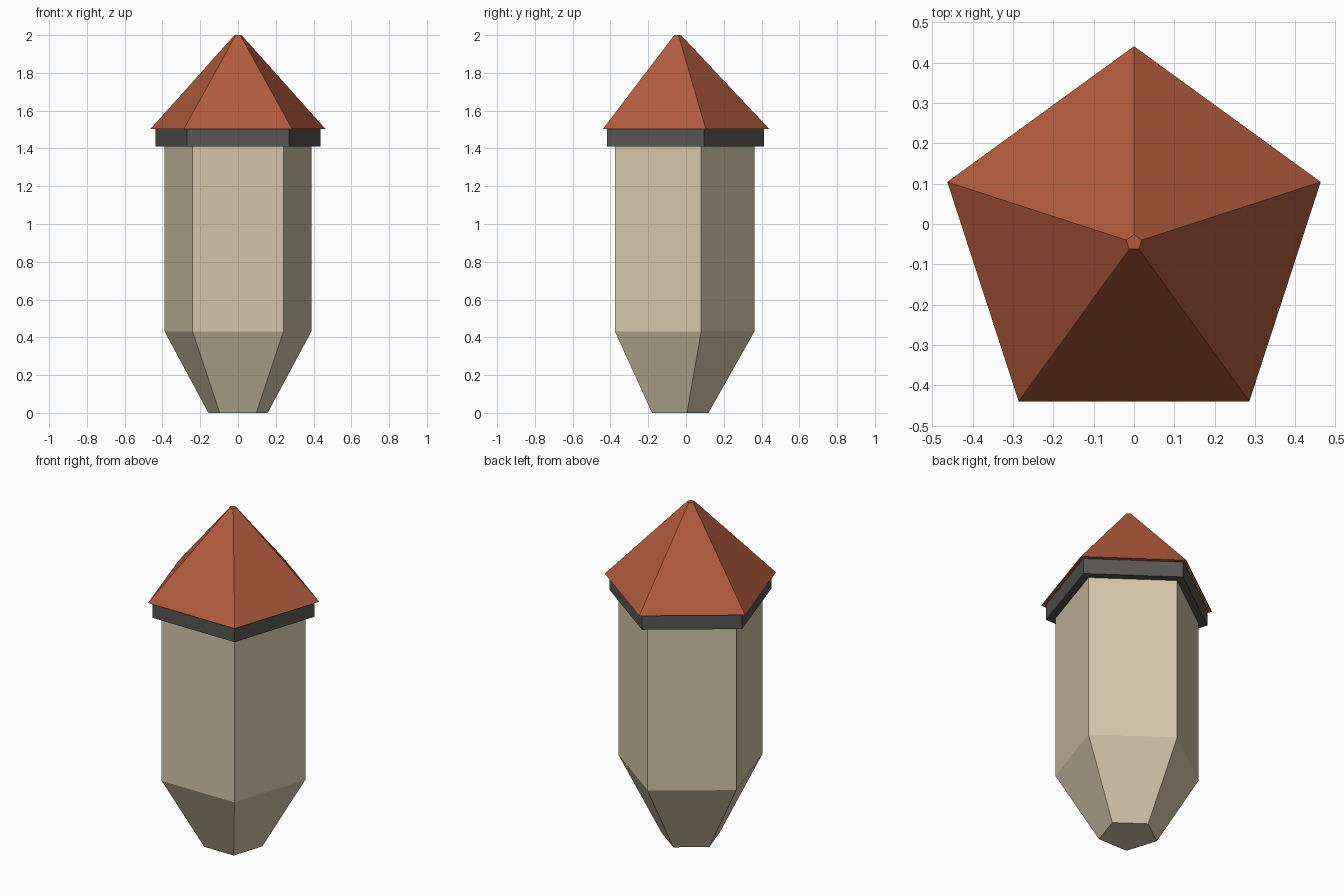
import bpy
import bmesh
from math import sin, cos, tau

SIDES = 5
CENTRE_Y = -0.046

cube = bpy.data.objects.get("Cube")
if cube:
    bpy.data.objects.remove(cube, do_unlink=True)


def make_material(name, rgb):
    mat = bpy.data.materials.new(name)
    mat.use_nodes = True
    colour = (*rgb, 1.0)
    mat.diffuse_color = colour
    for node in mat.node_tree.nodes:
        if node.type == 'BSDF_PRINCIPLED':
            node.inputs["Base Color"].default_value = colour
            node.inputs["Roughness"].default_value = 0.9
    return mat


def make_tower_part(name, profile, mat):
    """Closed five-sided solid from (radius, height) rings, one corner at the back."""
    bm = bmesh.new()
    rings = []
    for radius, z in profile:
        rings.append([
            bm.verts.new((-radius * sin(tau * i / SIDES),
                          CENTRE_Y + radius * cos(tau * i / SIDES), z))
            for i in range(SIDES)])
    for low, high in zip(rings, rings[1:]):
        for i in range(SIDES):
            j = (i + 1) % SIDES
            bm.faces.new((low[i], low[j], high[j], high[i]))
    bm.faces.new(rings[0][::-1])
    bm.faces.new(rings[-1])
    bmesh.ops.recalc_face_normals(bm, faces=bm.faces)
    mesh = bpy.data.meshes.new(name)
    bm.to_mesh(mesh)
    bm.free()
    mesh.materials.append(mat)
    obj = bpy.data.objects.new(name, mesh)
    bpy.context.collection.objects.link(obj)
    return obj


plaster = make_material("pale plaster", (0.66, 0.56, 0.40))
trim = make_material("dark grey trim", (0.098, 0.092, 0.08))
tiles = make_material("terracotta tiles", (0.434, 0.105, 0.045))

# Turret wall with its tapered foot
make_tower_part("turret_wall", [(0.165, 0.0), (0.408, 0.43), (0.408, 1.41)], plaster)

# Band under the eaves
make_tower_part("eaves_band", [(0.46, 1.41), (0.46, 1.503)], trim)

# Pointed roof with a small flat tip
make_tower_part("roof", [(0.487, 1.503), (0.02, 2.0)], tiles)
